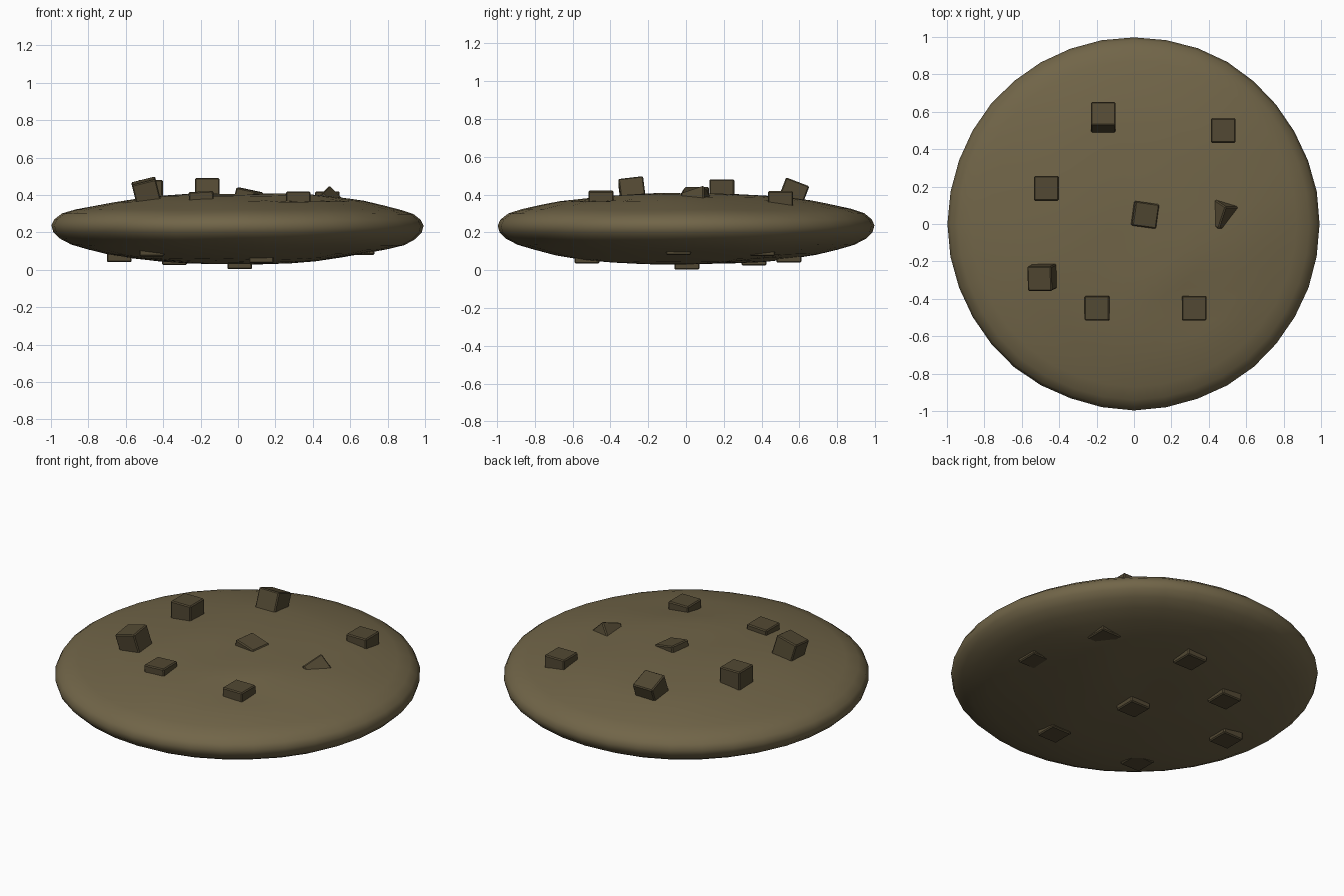
import bpy, bmesh, math
from mathutils import Vector, noise

if "Cube" in bpy.data.objects:
    bpy.data.objects.remove(bpy.data.objects["Cube"])


def material(name, rgb):
    m = bpy.data.materials.new(name)
    m.diffuse_color = (*rgb, 1)
    m.use_nodes = True
    m.node_tree.nodes["Principled BSDF"].inputs["Base Color"].default_value = m.diffuse_color
    return m


dough_mat = material("dough", (0.165, 0.13, 0.065))
chunk_mat = material("chunk", (0.085, 0.066, 0.033))

# Dough: revolved half profile (radius, z) from top centre to bottom centre
PROFILE = [(0.14, .403), (0.28, .402), (0.42, .396), (0.55, .384), (0.67, .366),
           (0.78, .342), (0.87, .322), (0.94, .300), (0.98, .268), (0.995, .236),
           (0.985, .200), (0.95, .165), (0.89, .133), (0.80, .108), (0.69, .083),
           (0.56, .062), (0.42, .046), (0.28, .037), (0.14, .032)]
SEGS = 36


def dent(x, y):
    # shallow curved groove on the front right of the top
    r, a = math.hypot(x, y), math.degrees(math.atan2(y, x))
    return -0.02 * math.exp(-((r - .55) / .1) ** 2 - ((a + 52) / 28) ** 2)


def shaped(r, a, z):
    x, y = r * math.cos(a), r * math.sin(a)
    n = noise.noise(Vector((x * 2.3, y * 2.3, z * 2 + 4)))
    fade = min(1, (1 - r) * 4 + .25)
    z += 0.012 * n * fade
    if z > .3:
        z += dent(x, y)
    k = 1 + 0.008 * n * r
    return Vector((x * k, y * k, z))


bm = bmesh.new()
rings = [[bm.verts.new(shaped(r, 2 * math.pi * i / SEGS, z)) for i in range(SEGS)]
         for r, z in PROFILE]
for upper, lower in zip(rings, rings[1:]):
    for i in range(SEGS):
        j = (i + 1) % SEGS
        bm.faces.new((upper[i], lower[i], lower[j], upper[j]))
for ring, z in ((rings[0], .405), (rings[-1], .030)):
    tip = bm.verts.new((0, 0, z))
    for i in range(SEGS):
        bm.faces.new((ring[i], ring[(i + 1) % SEGS], tip))
bmesh.ops.recalc_face_normals(bm, faces=bm.faces)
for f in bm.faces:
    f.smooth = True
mesh = bpy.data.meshes.new("cookie_dough")
bm.to_mesh(mesh)
bm.free()
dough = bpy.data.objects.new("cookie_dough", mesh)
mesh.materials.append(dough_mat)
bpy.context.collection.objects.link(dough)


# Chunks: slightly bevelled cubes pressed into the dough
def chunk(name, loc, rot=(0, 0, 0), size=.132):
    bpy.ops.mesh.primitive_cube_add(size=size, location=loc,
                                    rotation=[math.radians(d) for d in rot])
    ob = bpy.context.object
    ob.name = name
    ob.data.materials.append(chunk_mat)
    b = ob.modifiers.new("bevel", 'BEVEL')
    b.width = .006
    b.segments = 1


TOP = [((-.165, .568, .406), (-21, 0, 0)),
       ((.478, .50, .352), (0, 0, 0)),
       ((-.468, .19, .415), (0, 0, 0)),
       ((.05, .05, .362), (0, 12, -8)),
       ((.475, .06, .342), (25, 45, 0)),
       ((-.49, -.285, .412), (7, -14, 0)),
       ((-.195, -.45, .352), (0, -3, 0)),
       ((.322, -.45, .352), (0, 0, 0))]
for i, (loc, rot) in enumerate(TOP):
    chunk(f"top_chunk_{i + 1}", loc, rot)

# Underside chunks: x, y and lowest z
UNDER = [(.665, -.04, .08), (.55, .405, .075), (.06, .545, .04), (.01, .005, .003),
         (-.34, .36, .025), (.125, -.525, .036), (-.635, .02, .04), (-.46, -.52, .072)]
for i, (x, y, z) in enumerate(UNDER):
    chunk(f"under_chunk_{i + 1}", (x, y, z + .066))
